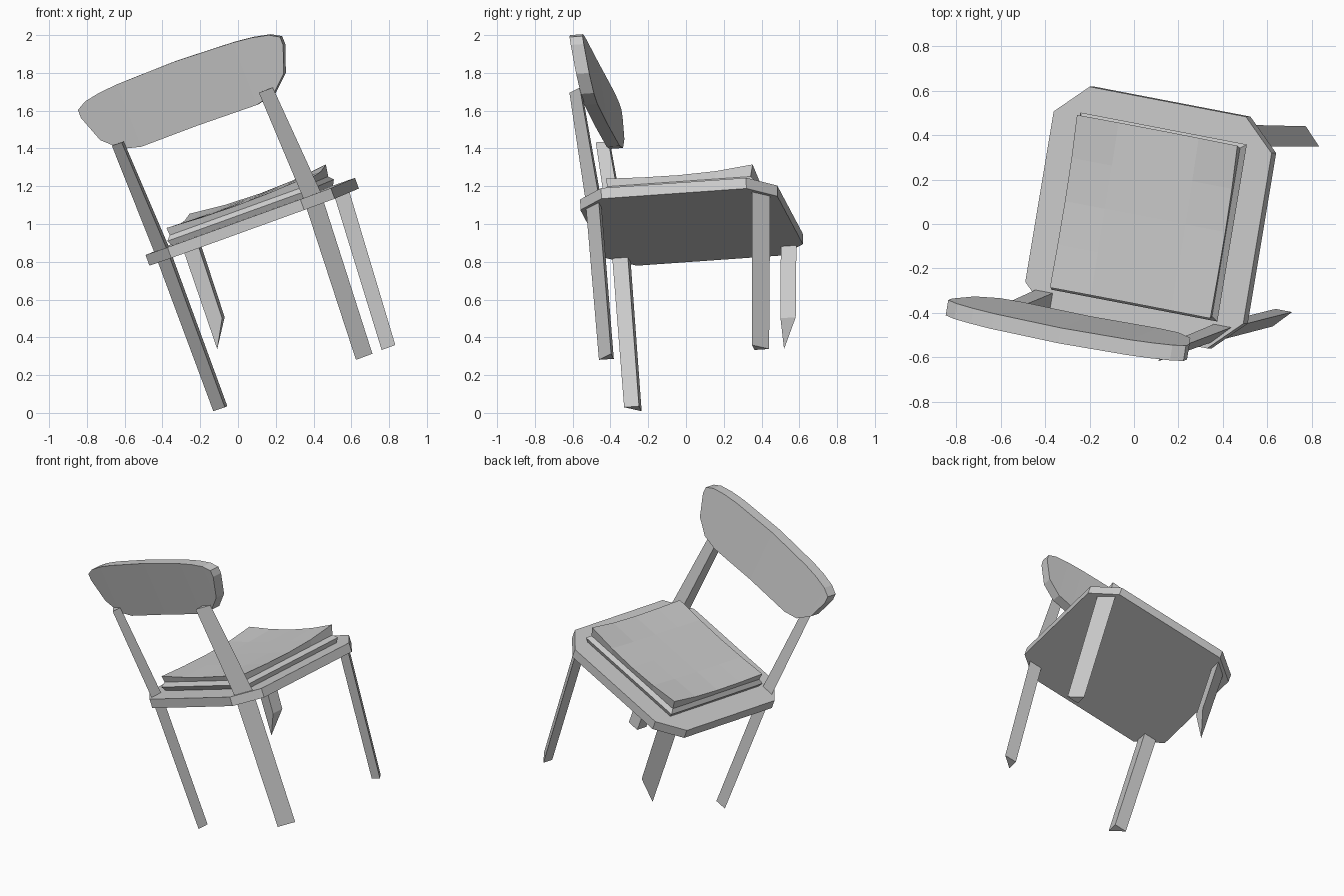
import bpy, bmesh
from mathutils import Matrix, Vector

if "Cube" in bpy.data.objects:
    bpy.data.objects.remove(bpy.data.objects["Cube"])

# Tilted chair frame: u = across, v = towards the seat front, w = up through the seat
u = Vector((0.927, -0.178, 0.335)).normalized()
v = Vector((0.166, 0.983, 0.07))
v = (v - u * v.dot(u)).normalized()
w = u.cross(v)
FRAME = Matrix.Translation((0.065, 0.029, 1.04)) @ Matrix((u, v, w)).transposed().to_4x4()


def make(name, verts, faces):
    bm = bmesh.new()
    vs = [bm.verts.new(FRAME @ Vector(p)) for p in verts]
    for f in faces:
        bm.faces.new([vs[i] for i in f])
    bmesh.ops.recalc_face_normals(bm, faces=bm.faces)
    me = bpy.data.meshes.new(name)
    bm.to_mesh(me)
    bm.free()
    ob = bpy.data.objects.new(name, me)
    bpy.context.collection.objects.link(ob)
    return ob


def loft(name, rings, caps=(True, True)):
    """Join equal-length closed rings, with optional end caps."""
    n = len(rings[0])
    verts = [p for r in rings for p in r]
    faces = []
    for k in range(len(rings) - 1):
        for i in range(n):
            j = (i + 1) % n
            faces.append((k * n + i, k * n + j, (k + 1) * n + j, (k + 1) * n + i))
    if caps[0]:
        faces.append(tuple(range(n)))
    if caps[1]:
        faces.append(tuple(range(len(verts) - n, len(verts))))
    return make(name, verts, faces)


# Seat: square plate with cut corners
octagon = [(0.38, -0.53), (0.53, -0.39), (0.53, 0.39), (0.38, 0.53),
           (-0.38, 0.53), (-0.53, 0.39), (-0.53, -0.39), (-0.38, -0.53)]
loft("seat", [[(x, y, z) for x, y in octagon] for z in (-0.06, 0.0)])

# Cushion: flared rim and a sagging faceted top with raised front corners
N = 4
grid = [i / N * 2 - 1 for i in range(N + 1)]
border = ([(i, 0) for i in range(N)] + [(N, i) for i in range(N)]
          + [(i, N) for i in range(N, 0, -1)] + [(0, i) for i in range(N, 0, -1)])


def top_point(s, t):
    return (0.39 * s + 0.015, 0.395 * t + 0.008,
            0.088 + 0.005 * t + 0.02 * s * s * t * t * (1 + 0.3 * t))


verts = [top_point(s, t) for s in grid for t in grid]
faces = [(i * (N + 1) + j, (i + 1) * (N + 1) + j, (i + 1) * (N + 1) + j + 1, i * (N + 1) + j + 1)
         for i in range(N) for j in range(N)]
ring = [i * (N + 1) + j for i, j in border]
for half, z in ((0.385, 0.055), (0.405, 0.03), (0.39, -0.002)):
    start = len(verts)
    verts += [(half * grid[i] + 0.012, half * grid[j] + 0.005, z) for i, j in border]
    new = list(range(start, start + len(border)))
    for k in range(len(ring)):
        m = (k + 1) % len(ring)
        faces.append((ring[k], ring[m], new[m], new[k]))
    ring = new
faces.append(tuple(ring))
make("cushion", verts, faces)


# Legs: triangular prisms with the wide face turned outwards
def tri(x, y, z, h, sx, sy):
    return [(x - sx * h, y - sy * h, z), (x + sx * h, y - sy * h, z), (x - sx * h, y + sy * h, z)]


# Rear legs carry on upwards as backrest posts
for side, sx, foot, top in (("right", 1, 0.391, 0.41), ("left", -1, -0.439, -0.443)):
    loft("rear_leg_" + side, [
        tri(foot, -0.403, -0.9, 0.04, sx, -1),
        tri(sx * 0.434, -0.459, 0.0, 0.042, sx, -1),
        tri(top, -0.549, 0.606, 0.034, sx, -1)])

loft("front_leg_right", [tri(0.387, 0.433, -0.905, 0.039, 1, 1),
                         tri(0.432, 0.452, -0.03, 0.042, 1, 1)])

# Broken front leg: one corner runs on to a splinter
stub = tri(-0.443, 0.443, -0.46, 0.041, -1, 1)
stub[1] = (-0.484, 0.405, -0.605)
loft("front_leg_left_broken", [stub, tri(-0.432, 0.452, -0.03, 0.042, -1, 1)])

# Backrest: gently curved, leaning panel built from vertical slices
half = [(0.578, 0.845, 0.80), (0.525, 0.875, 0.655), (0.435, 0.893, 0.573), (0.33, 0.903, 0.548)]
slices = ([(-a, t, b) for a, t, b in half] + [(0, 0.913, 0.552)] + half[::-1])


def panel_y(a, z):
    return -0.562 + 0.04 * a * a + 0.14 * (0.88 - z)


loft("backrest", [[(a, panel_y(a, b), b), (a, panel_y(a, t), t),
                   (a, panel_y(a, t) + 0.07, t), (a, panel_y(a, b) + 0.07, b)]
                  for a, t, b in slices])
